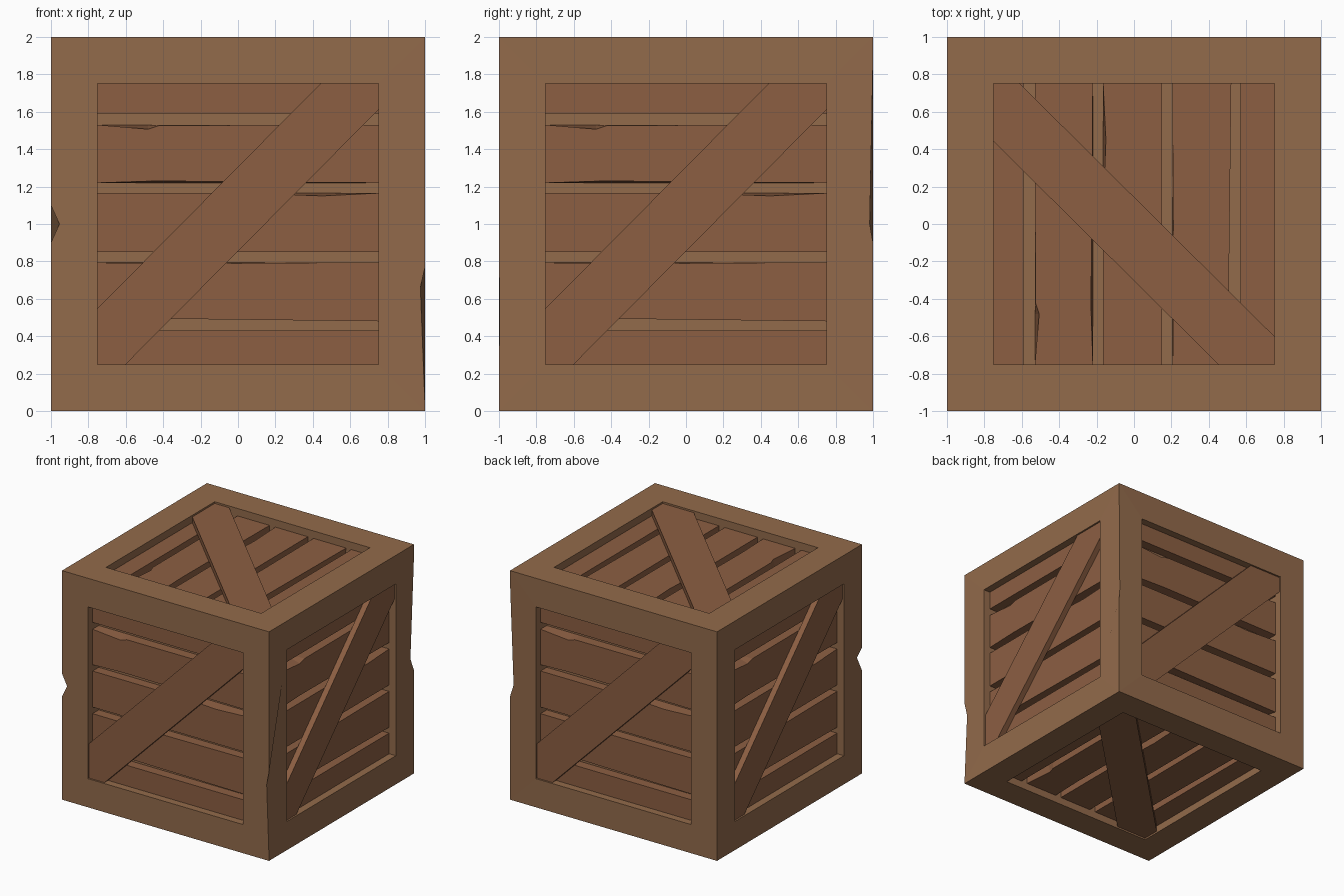
import bpy, bmesh
from math import radians
from mathutils import Matrix, Vector

if "Cube" in bpy.data.objects:
    bpy.data.objects.remove(bpy.data.objects["Cube"])


def material(name, rgb):
    m = bpy.data.materials.new(name)
    m.diffuse_color = (*rgb, 1)
    m.use_nodes = True
    m.node_tree.nodes["Principled BSDF"].inputs["Base Color"].default_value = m.diffuse_color
    return m


FRAME = material("frame_wood", (0.29, 0.145, 0.07))
PLANK = material("plank_wood", (0.262, 0.114, 0.055))
FLOOR_D, PLANK_D, BRACE_D = 0.15, 0.065, 0.015   # depths below the outer face


def finish(name, bm, mat):
    bmesh.ops.recalc_face_normals(bm, faces=bm.faces)
    me = bpy.data.meshes.new(name)
    bm.to_mesh(me)
    bm.free()
    me.materials.append(mat)
    ob = bpy.data.objects.new(name, me)
    ob.location.z = 1
    bpy.context.collection.objects.link(ob)
    return ob


# Frame: cube with every face inset and sunk
bm = bmesh.new()
bmesh.ops.create_cube(bm, size=2)
panels = bm.faces[:]
bmesh.ops.inset_individual(bm, faces=panels, thickness=0.25, use_even_offset=True)
walls = bmesh.ops.extrude_discrete_faces(bm, faces=panels)["faces"]
for f in walls:
    bmesh.ops.translate(bm, verts=f.verts, vec=-f.normal * FLOOR_D)

# Worn nicks: (corner x, corner y, heights, inward shift of the middle point)
nicks = [(-1, -1, (-0.1, 0.0, 0.1), (0.045, 0.006)),
         (1, -1, (-0.98, -0.34, -0.23), (-0.025, 0.003)),
         (1, 1, (-0.1, 0.0, 0.9), (-0.022, -0.018))]
for x, y, heights, shift in nicks:
    low = min(bm.verts, key=lambda v: (v.co - Vector((x, y, -1))).length)
    for i, h in enumerate(heights):
        edge = next(e for e in low.link_edges
                    if (e.other_vert(low).co - Vector((x, y, 1))).length < 0.01)
        new = bmesh.utils.edge_split(edge, low, 0.5)[1]
        new.co = Vector((x, y, h))
        if i == 1:
            new.co += Vector((*shift, 0))
        low = new
finish("crate_frame", bm, FRAME)


def prism(bm, front, back, d0, d1, rot):
    """Solid between a front outline and a back outline with equal point counts."""
    a = [bm.verts.new(rot @ Vector((u, -1 + d0, v))) for u, v in front]
    b = [bm.verts.new(rot @ Vector((u, -1 + d1, v))) for u, v in back]
    bm.faces.new(a)
    bm.faces.new(b[::-1])
    for i in range(len(a)):
        j = (i + 1) % len(a)
        bm.faces.new((a[i], b[i], b[j], a[j]))


# Planks: worn lower and upper front edges, straight back edges
E = 0.75
planks = [
    ([(-E, -E), (E, -E)], [(-E, -0.57), (E, -0.57)]),
    ([(-E, -0.505), (-0.35, -0.507), (E, -0.52)],
     [(-E, -0.207), (0.0, -0.21), (E, -0.205)]),
    ([(-E, -0.15), (E, -0.15)],
     [(-E, 0.165), (0.1, 0.165), (0.45, 0.15), (E, 0.165)]),
    ([(-E, 0.22), (-0.45, 0.23), (E, 0.22)],
     [(-E, 0.53), (-0.48, 0.507), (-0.42, 0.527), (E, 0.53)]),
    ([(-E, 0.59), (E, 0.59)], [(-E, E), (E, E)]),
]
brace = [(-E, -E), (-0.6, -E), (E, 0.61), (E, E), (0.44, E), (-E, -0.45)]

R = lambda deg, axis: Matrix.Rotation(radians(deg), 3, axis)
sides = {"front": R(0, 'Z'), "right": R(90, 'Z'), "back": R(180, 'Z'), "left": R(270, 'Z'),
         "top": R(-90, 'Y') @ R(90, 'Z'), "bottom": R(90, 'Y') @ R(90, 'Z')}

for side, rot in sides.items():
    bm = bmesh.new()
    for lower, upper in planks:
        front = lower + upper[::-1]
        back = [(u, lower[0][1]) for u, _ in lower] + [(u, upper[0][1]) for u, _ in upper[::-1]]
        prism(bm, front, back, PLANK_D, FLOOR_D, rot)
    finish(side + "_planks", bm, PLANK)

    # Diagonal board trimmed to the opening
    bm = bmesh.new()
    prism(bm, brace, brace, BRACE_D, PLANK_D, rot)
    finish(side + "_brace", bm, PLANK)
